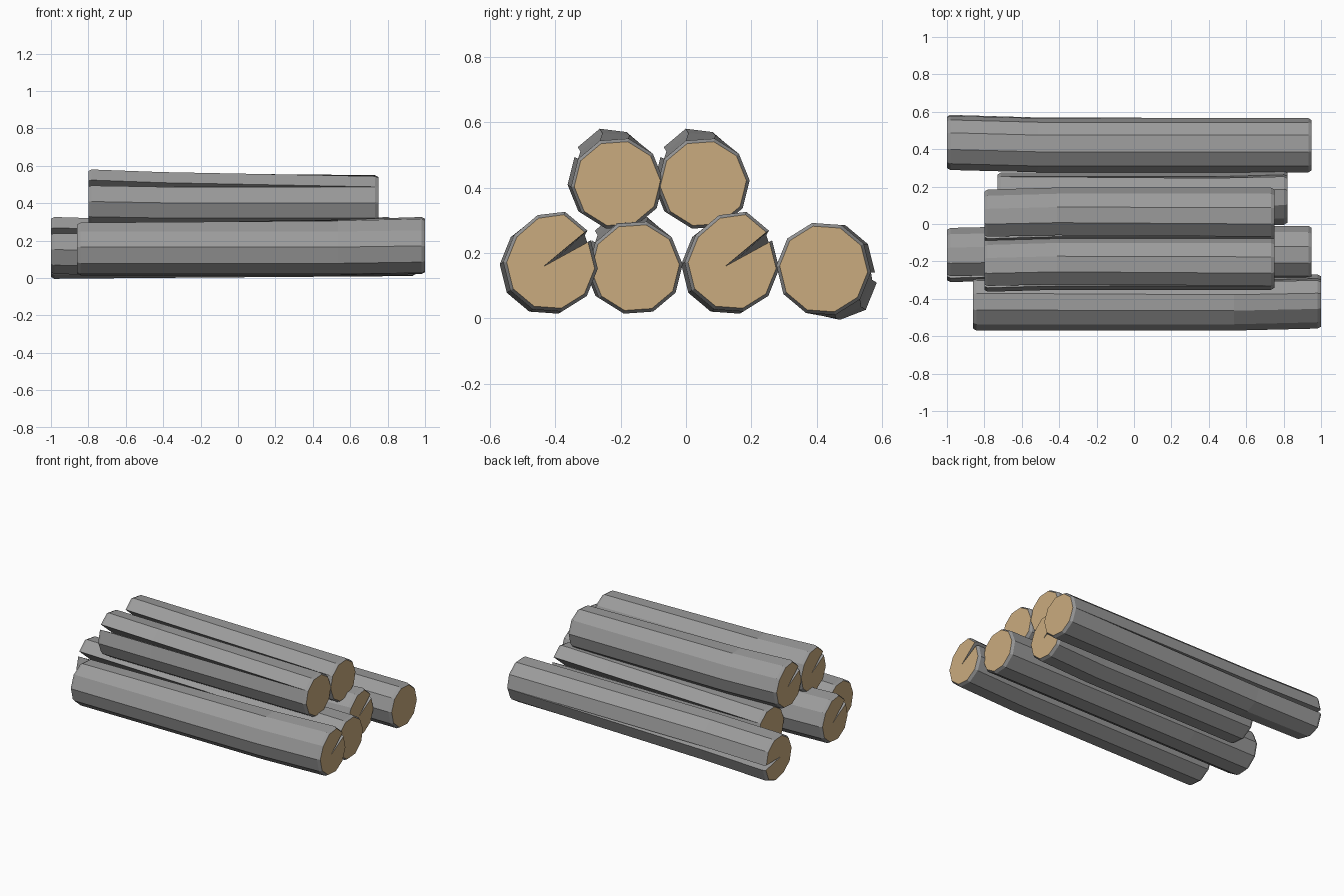
import bpy, bmesh, math
from mathutils import Matrix

if "Cube" in bpy.data.objects:
    bpy.data.objects.remove(bpy.data.objects["Cube"])


def material(name, rgb):
    m = bpy.data.materials.new(name)
    m.diffuse_color = (*rgb, 1)
    m.use_nodes = True
    m.node_tree.nodes["Principled BSDF"].inputs["Base Color"].default_value = m.diffuse_color
    return m


bark = material("grey_bark", (0.33, 0.33, 0.33))
wood = material("cut_wood", (0.59, 0.41, 0.21))

START = 148   # angle of the crack, measured in the y-z plane
SIDES = 10


def section(t, r, scale):
    """Outline at t along the log: t=0 is the split end, t=1 the whole end."""
    open_ = max(0, 1 - t / 0.985)          # crack opening
    sag = 0.013 * max(0, 1 - t / 0.25)     # slight bend at the split end
    c = math.radians(START)
    cy, cz = math.cos(c), math.sin(c)
    # how far the flap above the crack lifts: lower lip ... upper lip
    lift = {SIDES: 1.0, SIDES - 1: 1.0, SIDES - 2: 0.45}
    pts = []
    for i in range(SIDES + 1):
        a = math.radians(START + 36 * i)
        w = lift.get(i, 0) * open_
        pts.append((r * scale * math.cos(a) + 0.010 * w + sag * cy,
                    r * scale * math.sin(a) + 0.030 * w + sag * cz))
    depth = r * scale * (1 - open_)        # crack floor, from heart to surface
    pts.append((depth * cy + 0.010 * open_, depth * cz + 0.004 * open_))
    return pts


def make_log(name, x0, x1, y, z, r, turn=0, flip=False):
    L = x1 - x0
    ch = 0.018 / L
    bm = bmesh.new()
    rings = []
    for t, s in ((0, 0.93), (ch, 1), (0.25, 1), (1 - ch, 1), (1, 0.93)):
        rings.append([bm.verts.new(((t - 0.5) * L, py, pz))
                      for py, pz in section(t, r, s)])
    n = len(rings[0])
    for a, b in zip(rings, rings[1:]):
        for i in range(n):
            j = (i + 1) % n
            bm.faces.new((a[i], a[j], b[j], b[i]))
    # sawn ends
    caps = [bm.faces.new(rings[0][::-1]), bm.faces.new(rings[-1])]
    for f in caps:
        f.material_index = 1
    bmesh.ops.remove_doubles(bm, verts=bm.verts, dist=0.0006)
    bmesh.ops.recalc_face_normals(bm, faces=bm.faces)
    rot = Matrix.Rotation(math.radians(turn), 4, 'X')
    if flip:
        rot = Matrix.Rotation(math.pi, 4, 'Z') @ rot
    bm.transform(Matrix.Translation(((x0 + x1) / 2, y, z)) @ rot)
    me = bpy.data.meshes.new(name)
    bm.to_mesh(me)
    bm.free()
    me.materials.append(bark)
    me.materials.append(wood)
    bpy.context.collection.objects.link(bpy.data.objects.new(name, me))


# bottom row
make_log("bottom_log_front", -0.86, 1.0, -0.425, 0.155, 0.145, flip=True)
make_log("bottom_log_mid_front", -1.0, 0.95, -0.155, 0.155, 0.145)
make_log("bottom_log_mid_back", -0.73, 0.82, 0.13, 0.155, 0.145, flip=True)
make_log("bottom_log_back", -1.0, 0.95, 0.421, 0.151, 0.145, turn=-152)
# top row
make_log("top_log_front", -0.8, 0.75, -0.21, 0.412, 0.142)
make_log("top_log_back", -0.8, 0.75, 0.053, 0.412, 0.142)
